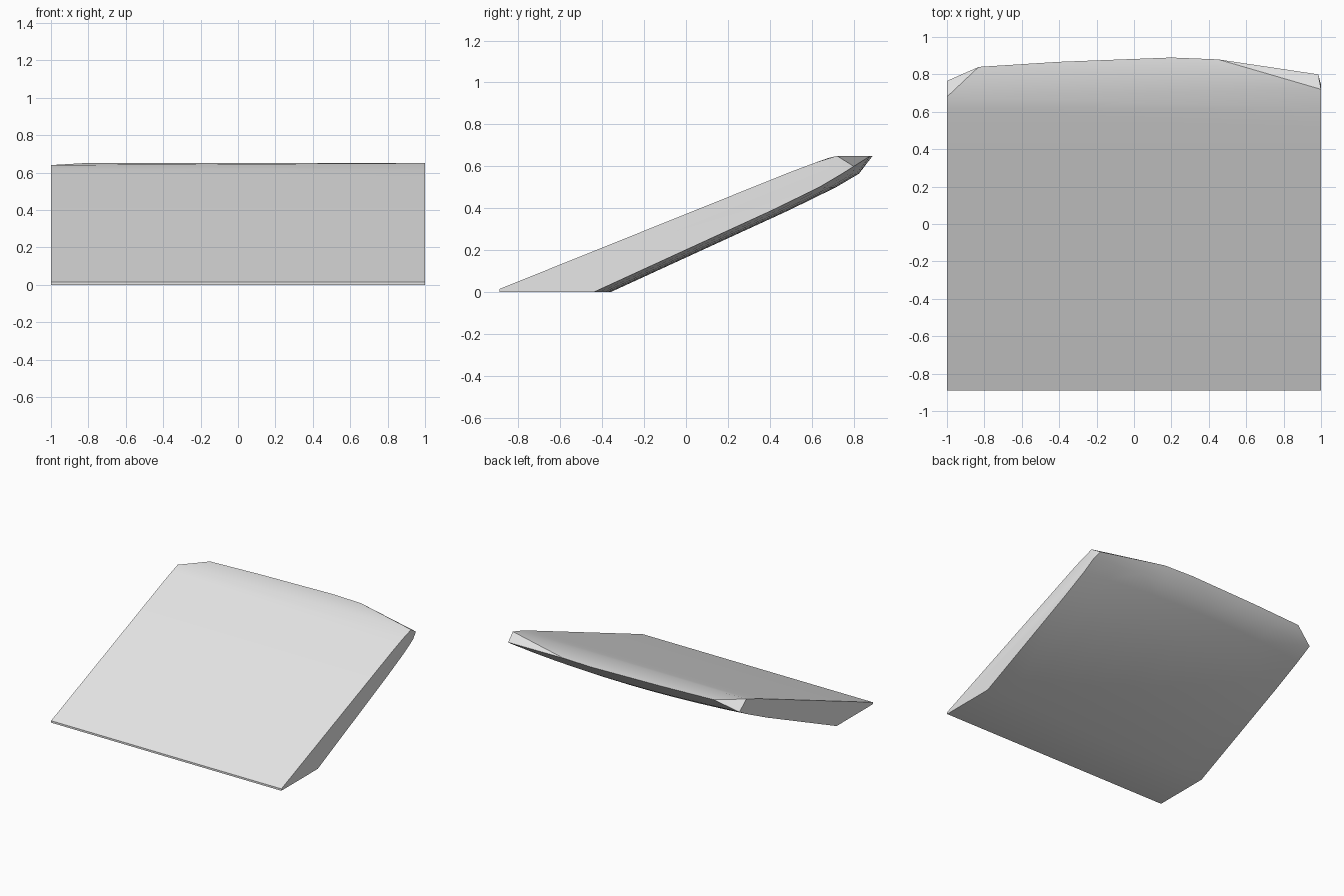
import bpy
import bmesh
from math import radians

cube = bpy.data.objects.get("Cube")
if cube:
    bpy.data.objects.remove(cube, do_unlink=True)

# Material
grey = bpy.data.materials.new("light_grey")
grey.use_nodes = True
color = (0.8, 0.8, 0.8, 1)
grey.diffuse_color = color
grey.node_tree.nodes["Principled BSDF"].inputs["Base Color"].default_value = color

points = []

# Sloping top: side profile (y, z), shared by both ends
top_profile = [(-0.89, 0), (-0.89, 0.015), (0.3, 0.495), (0.5, 0.574), (0.62, 0.619)]
for x in (-1, 1):
    points += [(x, y, z) for y, z in top_profile]

# Rounded back rim with a chipped corner at each end
points += [(-1, 0.68, 0.64), (-0.83, 0.84, 0.65), (-0.4, 0.867, 0.65),
           (0.2, 0.89, 0.65), (0.45, 0.88, 0.65), (1, 0.72, 0.65),
           (0.985, 0.8, 0.6), (-1, 0.765, 0.57)]

# Underside: side profile that bulges backwards towards the middle
under_profile = [(-0.44, 0), (-0.005, 0.2), (0.41, 0.39), (0.635, 0.5), (0.745, 0.565)]
columns = 10
for i in range(columns + 1):
    x = -1 + 2 * i / columns
    bulge = 0.08 * (1 - x * x)
    points += [(x, y + bulge, z) for y, z in under_profile]

# Solid slab wrapped around the profiles
bm = bmesh.new()
for p in points:
    bm.verts.new(p)
hull = bmesh.ops.convex_hull(bm, input=bm.verts[:])
spare = {v for v in hull["geom_interior"] + hull["geom_unused"]
         if isinstance(v, bmesh.types.BMVert)}
bmesh.ops.delete(bm, geom=list(spare), context="VERTS")
bmesh.ops.dissolve_limit(bm, angle_limit=radians(0.5),
                         verts=bm.verts[:], edges=bm.edges[:])
bmesh.ops.recalc_face_normals(bm, faces=bm.faces[:])
mesh = bpy.data.meshes.new("sloping_slab")
bm.to_mesh(mesh)
bm.free()
mesh.materials.append(grey)

slab = bpy.data.objects.new("sloping_slab", mesh)
bpy.context.collection.objects.link(slab)
bpy.ops.object.select_all(action="DESELECT")
slab.select_set(True)
bpy.context.view_layer.objects.active = slab
bpy.ops.object.shade_smooth_by_angle(angle=radians(30))
